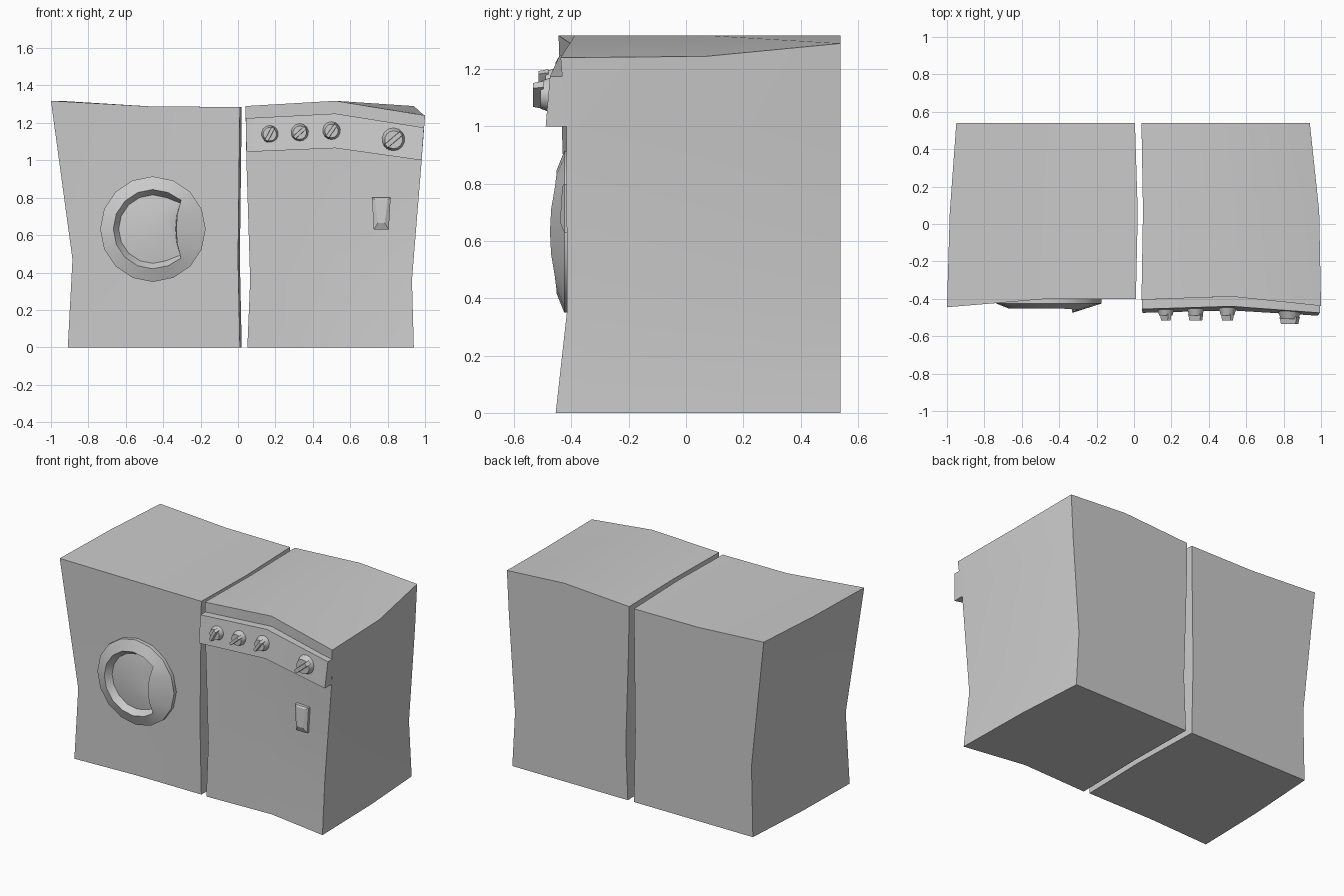
import bpy, bmesh
from math import sin, cos, pi, radians
from mathutils import Matrix, Vector

if "Cube" in bpy.data.objects:
    bpy.data.objects.remove(bpy.data.objects["Cube"])


def finish(bm, name, angle=30):
    bmesh.ops.recalc_face_normals(bm, faces=bm.faces)
    me = bpy.data.meshes.new(name)
    bm.to_mesh(me)
    bm.free()
    ob = bpy.data.objects.new(name, me)
    bpy.context.collection.objects.link(ob)
    bpy.context.view_layer.objects.active = ob
    ob.select_set(True)
    bpy.ops.object.shade_smooth_by_angle(angle=radians(angle))
    ob.select_set(False)
    return ob


def grid_box(name, n, place, angle=30):
    """Box whose sides are split into n cells per axis; place(i, j, k) gives each point."""
    bm = bmesh.new()
    verts = {}

    def v(p):
        if p not in verts:
            verts[p] = bm.verts.new(place(*p))
        return verts[p]

    for a in range(3):
        b, c = (a + 1) % 3, (a + 2) % 3
        for side in (0, n[a]):
            for s in range(n[b]):
                for t in range(n[c]):
                    quad = []
                    for ds, dt in ((0, 0), (1, 0), (1, 1), (0, 1)):
                        p = [0, 0, 0]
                        p[a], p[b], p[c] = side, s + ds, t + dt
                        quad.append(v(tuple(p)))
                    bm.faces.new(quad)
    return finish(bm, name, angle)


# Washer body: warped box, i = left to right, j = front to back, k = bottom to top
def washer(i, j, k):
    front = (-0.91, -0.885, -1.0)[k]
    back = (-0.87, -0.86, -0.95)[k]
    left = (front, (front + back) / 2 - 0.01, back)[j]
    right = (0.01, 0.0, 0.01)[k] + (0, 0.01, -0.005)[j]
    x = (left, -0.465, right)[i]
    y_front = ((-0.42, -0.415, -0.445)[k], -0.40, -0.40)[i]
    z = (0, 0.47, (1.318, 1.288, 1.285)[i])[k]
    return x, (y_front, 0.06, 0.54)[j], z


grid_box("washer_body", (2, 2, 2), washer)


# Dryer body
def dryer(i, j, k):
    left = (0.05, 0.065, 0.045, 0.04)[k] + (0, 0.008, 0)[j]
    front = (0.94, 0.93, 0.982, 1.0)[k]
    back = (0.90, 0.88, 0.925, 0.94)[k]
    right = (front, front - 0.01, back)[j]
    x = (left, 0.52, right)[i]
    y_front = (-0.405, -0.388, (-0.455, -0.415, -0.418, -0.438)[k])[i]
    top = (1.29, 1.318, (1.24, 1.245, 1.29)[j])[i]
    z = (0, 0.36, 1.0, top)[k]
    return x, (y_front, 0.07, 0.54)[j], z


grid_box("dryer_body", (2, 2, 3), dryer)


# Control panel: bent slab standing proud of the dryer front
def panel(i, j, k):
    x = ((0.045, 0.52, 0.982), (0.042, 0.52, 0.994))[k][i]
    z = ((1.045, 1.065, 1.0), (1.225, 1.25, 1.175))[k][i]
    front = ((-0.475, -0.462, -0.49), (-0.455, -0.44, -0.475))[k][i]
    return x, (front, (-0.39, -0.375, -0.41)[i])[j], z


grid_box("control_panel", (2, 1, 1), panel, 20)

# Porthole door: lathed ring whose right inner edge swells into a grip
bm = bmesh.new()
N, CX, CZ = 16, -0.455, 0.632
rings = [[] for _ in range(6)]
profile = ((0.282, -0.39), (0.282, -0.425), (0.212, -0.453), (0.183, -0.412), (0.10, -0.424))
grip = {0: (0.125, 0.0, -0.475), 1: (0.130, 0.078, -0.471), 2: (0.15, 0.155, -0.458)}
for s in range(N):
    a = 2 * pi * s / N
    step = min(s, N - s)
    for r, (rad, y) in enumerate(profile):
        x, z = rad * cos(a), rad * sin(a)
        if step in grip and r in (2, 3):
            gx, gz, gy = grip[step]
            x, z = gx, gz if s < N / 2 else -gz
            y = gy if r == 2 else y
            if r == 3:
                x, z = x * 0.97, z * 0.9
        rings[r].append(bm.verts.new((CX + x, y, CZ + z)))
for r in range(len(profile) - 1):
    for s in range(N):
        t = (s + 1) % N
        bm.faces.new((rings[r][s], rings[r][t], rings[r + 1][t], rings[r + 1][s]))
bm.faces.new(rings[4])
bm.faces.new(rings[0])
finish(bm, "washer_door", 28)


# Knobs: tapered round base with a slanted finger bar
def knob(name, x, z, r, y_base, y_face, y_tip, tilt):
    bm = bmesh.new()
    depth = y_base - y_face
    bmesh.ops.create_cone(bm, cap_ends=True, segments=14, radius1=r, radius2=r * 0.72, depth=depth,
                          matrix=Matrix.Translation((x, (y_base + y_face) / 2, z)) @ Matrix.Rotation(pi / 2, 4, 'X'))
    turn = Matrix.Translation((x, (y_face + 0.01 + y_tip) / 2, z)) @ Matrix.Rotation(-radians(tilt), 4, 'Y')
    size = Matrix.Diagonal((r * 1.8, y_face + 0.01 - y_tip, r * 0.42, 1))
    bar = bmesh.ops.create_cube(bm, size=1, matrix=turn @ size)["verts"]
    for v in bar:
        if v.co.y < y_face:
            v.co.x = x + (v.co.x - x) * 0.85
            v.co.z = z + (v.co.z - z) * 0.85
    finish(bm, name)


for n, (x, z, tilt) in enumerate(((0.17, 1.14, 62), (0.33, 1.148, 42), (0.50, 1.157, 55))):
    knob(f"small_knob_{n + 1}", x, z, 0.05, -0.445, -0.49, -0.515, tilt)
knob("large_knob", 0.832, 1.11, 0.066, -0.46, -0.508, -0.534, 40)

# Dryer door pull: tapered plate with a scooped face
bm = bmesh.new()


def loop(w_top, w_bot, z_top, z_bot, y_top, y_bot):
    c = 0.766
    return [bm.verts.new(p) for p in ((c - w_top, y_top, z_top), (c + w_top, y_top, z_top),
                                      (c + w_bot, y_bot, z_bot), (c - w_bot, y_bot, z_bot))]


loops = [loop(0.05, 0.04, 0.80, 0.63, -0.385, -0.385),
         loop(0.05, 0.04, 0.80, 0.63, -0.425, -0.425),
         loop(0.034, 0.018, 0.79, 0.665, -0.432, -0.44)]
for a, b in zip(loops, loops[1:]):
    for s in range(4):
        t = (s + 1) % 4
        bm.faces.new((a[s], a[t], b[t], b[s]))
bm.faces.new(loops[0])
bm.faces.new(loops[-1])
finish(bm, "door_pull", 15)
